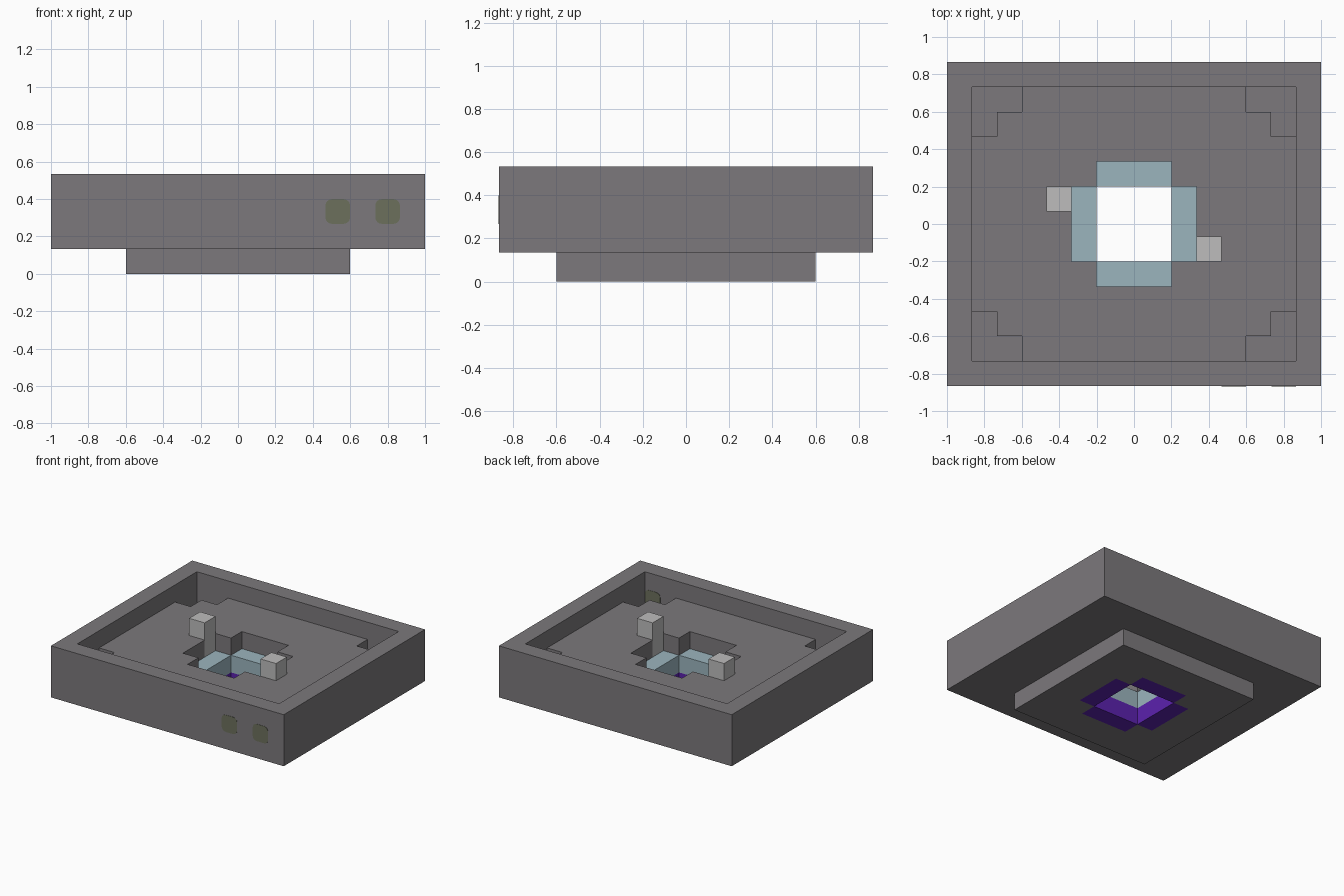
import bpy
import bmesh
from mathutils import Vector

old = bpy.data.objects.get("Cube")
if old:
    bpy.data.objects.remove(old, do_unlink=True)

C = 2 / 15  # edge of one block


def material(name, rgb):
    m = bpy.data.materials.new(name)
    m.use_nodes = True
    m.diffuse_color = (*rgb, 1)
    m.node_tree.nodes["Principled BSDF"].inputs["Base Color"].default_value = (*rgb, 1)
    return m


stone = material("stone grey", (0.2, 0.19, 0.2))
pale = material("pale grey", (0.51, 0.505, 0.505))
ice = material("ice blue", (0.33, 0.46, 0.515))
purple = material("deep purple", (0.105, 0.016, 0.42))
moss = material("moss green", (0.15, 0.162, 0.107))


def finish(bm, name, mat):
    me = bpy.data.meshes.new(name)
    bm.to_mesh(me)
    bm.free()
    me.materials.append(mat)
    ob = bpy.data.objects.new(name, me)
    bpy.context.collection.objects.link(ob)
    return ob


def blocks(name, mat, rule):
    """Closed shell around every block (i, j, k) that the rule accepts."""
    full = {(i, j, k) for i in range(-7, 8) for j in range(-6, 7)
            for k in range(4) if rule(i, j, k)}
    bm = bmesh.new()
    for cell in sorted(full):
        centre = Vector((cell[0], cell[1], cell[2] + 0.5))
        for axis in range(3):
            for sign in (-1, 1):
                n = Vector((0, 0, 0))
                n[axis] = sign
                if tuple(int(a + b) for a, b in zip(cell, n)) in full:
                    continue
                u = Vector((n.y, n.z, n.x))
                v = n.cross(u)
                corners = [(-1, -1), (1, -1), (1, 1), (-1, 1)]
                bm.faces.new([bm.verts.new((centre + (n + a * u + b * v) / 2) * C)
                              for a, b in corners])
    bmesh.ops.remove_doubles(bm, verts=bm.verts, dist=0.001)
    bmesh.ops.dissolve_limit(bm, angle_limit=0.01, verts=bm.verts, edges=bm.edges)
    return finish(bm, name, mat)


def in_plus(i, j):
    return max(abs(i), abs(j)) <= 2 and abs(i) + abs(j) < 4


def in_shaft(i, j):
    return max(abs(i), abs(j)) <= 1


def in_post(i, j):
    return (i, j) in ((-3, 1), (3, -1))


def in_tray(i, j, k):
    rim = abs(i) == 7 or abs(j) == 6
    corner_pit = abs(i) + abs(j) >= 10
    if k == 1:
        return not in_plus(i, j)
    if k == 2:
        return rim or not (corner_pit or in_plus(i, j) or in_post(i, j))
    return k == 3 and rim


# Stone body: square foot and rimmed tray with sunken corners
blocks("foot", stone, lambda i, j, k: k == 0 and max(abs(i), abs(j)) <= 4 and not in_plus(i, j))
blocks("tray", stone, in_tray)

# Lining of the central shaft: purple below, blue ledge above
for k, (name, mat) in enumerate((("lower_lining", purple), ("upper_lining", ice))):
    blocks(name, mat, lambda i, j, z: z == k and in_plus(i, j) and not in_shaft(i, j))

# Two posts beside the shaft
for side, name in ((3, "left_post"), (-3, "right_post")):
    blocks(name, pale, lambda i, j, k: i == side and in_post(i, j) and k >= 2)


# Rounded moss patches on the front wall
def patch(name, x, y):
    bm = bmesh.new()
    bmesh.ops.create_cube(bm, size=1)
    bmesh.ops.scale(bm, vec=(0.132, 0.004, 0.132), verts=bm.verts)
    edges = [e for e in bm.edges if abs(e.verts[0].co.y - e.verts[1].co.y) > 0.003]
    bmesh.ops.bevel(bm, geom=edges, offset=0.035, segments=4, profile=0.5, affect='EDGES')
    ob = finish(bm, name, moss)
    ob.location = (x, y, 2.5 * C)


patch("inner_patch", 4 * C, -6.5 * C)
patch("outer_patch", 6 * C, -6.5 * C)
patch("pit_patch", 6 * C, -5.5 * C)
